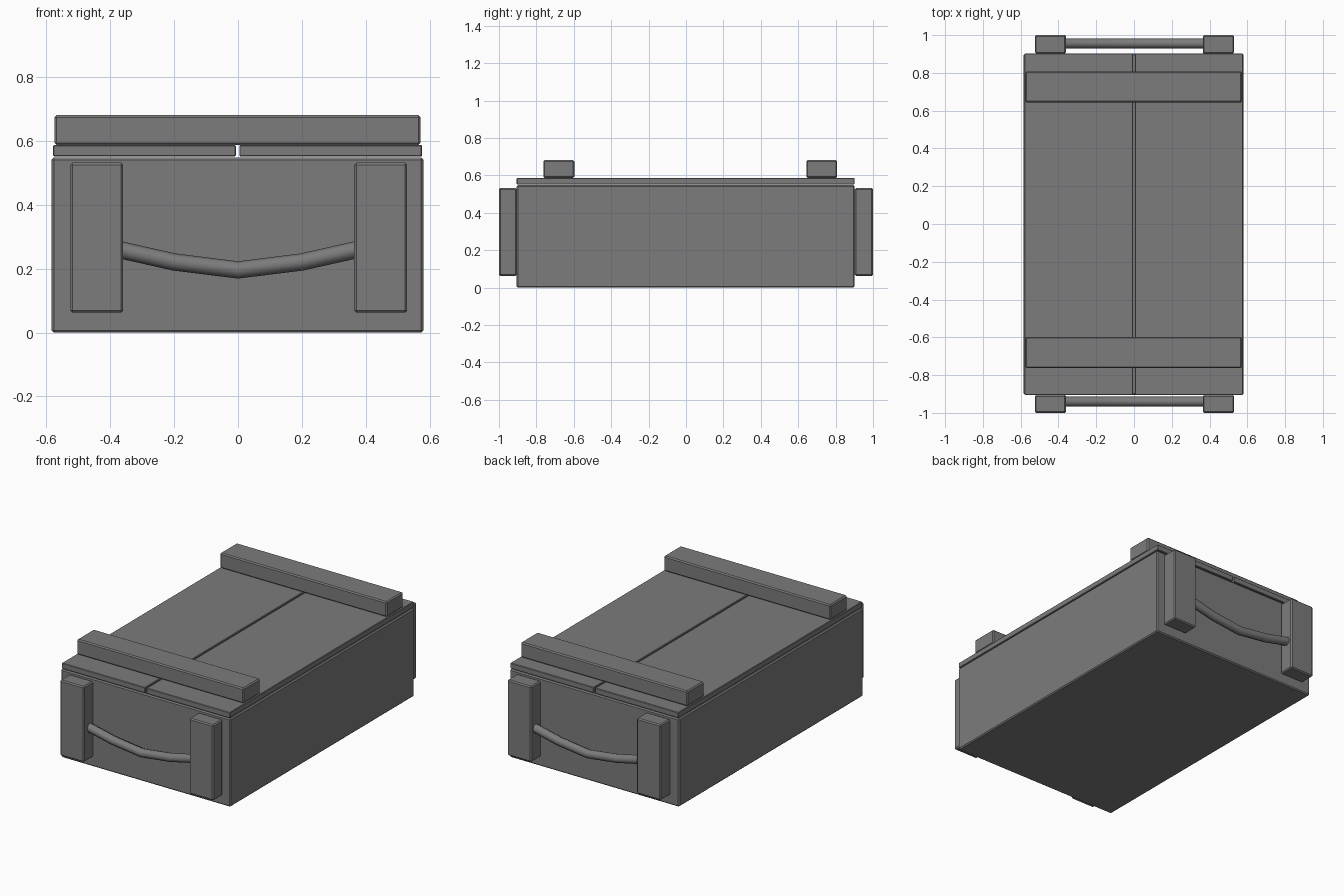
import bpy

# Remove the default cube
cube = bpy.data.objects.get("Cube")
if cube:
    bpy.data.objects.remove(cube, do_unlink=True)

# Single grey colour
grey = bpy.data.materials.new("crate_grey")
grey.use_nodes = True
colour = (0.2, 0.2, 0.2, 1)
grey.diffuse_color = colour
grey.node_tree.nodes["Principled BSDF"].inputs["Base Color"].default_value = colour


def block(name, x, y, z, bevel=0.007):
    """Box from (min, max) ranges with slightly softened edges."""
    ranges = (x, y, z)
    bpy.ops.mesh.primitive_cube_add(size=1, location=[sum(r) / 2 for r in ranges])
    ob = bpy.context.object
    ob.name = ob.data.name = name
    for v in ob.data.vertices:
        v.co = [c * (r[1] - r[0]) for c, r in zip(v.co, ranges)]
    ob.data.materials.append(grey)
    mod = ob.modifiers.new("soft_edges", "BEVEL")
    mod.width = bevel
    mod.segments = 1
    return ob


def rope(name, y):
    """Sagging rope handle, symmetric about the middle."""
    half = [(0.0, 0.196), (0.2, 0.221), (0.40, 0.266)]
    path = [(-x, z) for x, z in reversed(half[1:])] + half
    curve = bpy.data.curves.new(name, "CURVE")
    curve.dimensions = "3D"
    curve.bevel_depth = 0.027
    curve.bevel_resolution = 2
    curve.use_fill_caps = True
    spline = curve.splines.new("POLY")
    spline.points.add(len(path) - 1)
    for point, (x, z) in zip(spline.points, path):
        point.co = (x, y, z, 1)
    spline.use_smooth = True
    curve.materials.append(grey)
    ob = bpy.data.objects.new(name, curve)
    bpy.context.collection.objects.link(ob)


# Box body and the two lid planks with a narrow gap
block("crate_body", (-0.584, 0.581), (-0.905, 0.902), (0, 0.548))
block("lid_plank_right", (-0.579, -0.006), (-0.905, 0.902), (0.552, 0.587), 0.003)
block("lid_plank_left", (0.004, 0.577), (-0.905, 0.902), (0.552, 0.587), 0.003)

# Battens across the lid
for name, y in (("front", (-0.763, -0.597)), ("back", (0.643, 0.808))):
    block("lid_batten_" + name, (-0.575, 0.572), y, (0.587, 0.681))

# Upright posts and rope handle on each end
for name, y, rope_y in (("front", (-1, -0.905), -0.94), ("back", (0.902, 1), 0.956)):
    for side, x in (("right", (-0.525, -0.36)), ("left", (0.364, 0.53))):
        block(f"{name}_post_{side}", x, y, (0.062, 0.532))
    rope(name + "_rope_handle", rope_y)
